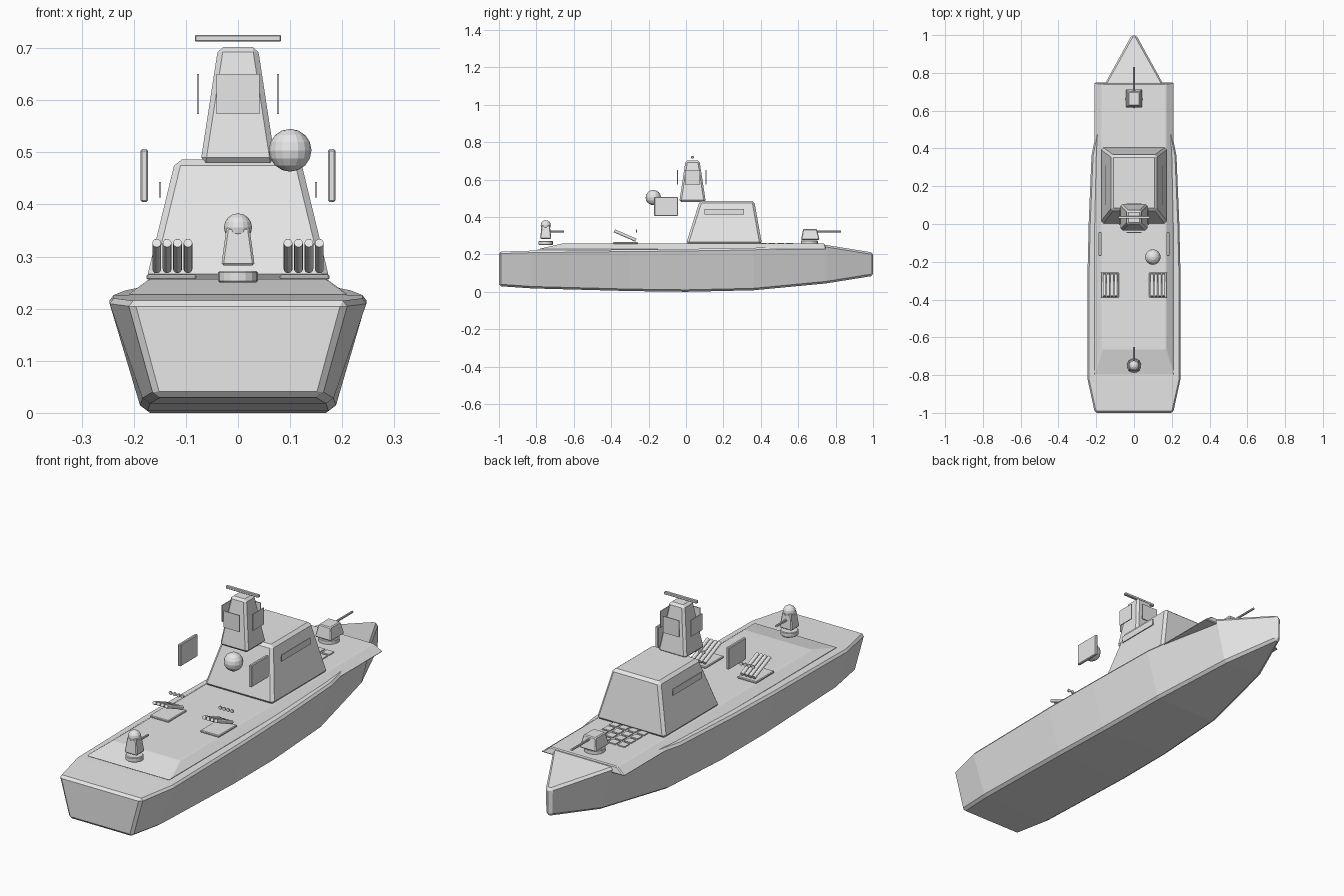
import bpy, bmesh
from math import pi
from mathutils import Vector

cube = bpy.data.objects.get("Cube")
if cube:
    bpy.data.objects.remove(cube, do_unlink=True)

GREY = (0.8, 0.8, 0.8, 1)
paint = bpy.data.materials.new("light_grey")
paint.diffuse_color = GREY
paint.use_nodes = True
paint.node_tree.nodes["Principled BSDF"].inputs["Base Color"].default_value = GREY


def finish(name, bm, bevel=0):
    bmesh.ops.recalc_face_normals(bm, faces=bm.faces)
    mesh = bpy.data.meshes.new(name)
    bm.to_mesh(mesh)
    bm.free()
    mesh.materials.append(paint)
    ob = bpy.data.objects.new(name, mesh)
    bpy.context.collection.objects.link(ob)
    if bevel:
        mod = ob.modifiers.new("edges", 'BEVEL')
        mod.width, mod.segments = bevel, 1
        mod.limit_method, mod.angle_limit = 'ANGLE', pi / 6
    return ob


def loft(name, rings, bevel=0):
    """Skin a list of matching rings and cap both ends."""
    bm = bmesh.new()
    rows = [[bm.verts.new(p) for p in ring] for ring in rings]
    n = len(rows[0])
    for a, b in zip(rows, rows[1:]):
        for i in range(n):
            j = (i + 1) % n
            bm.faces.new((a[i], a[j], b[j], b[i]))
    bm.faces.new(rows[0])
    bm.faces.new(rows[-1])
    return finish(name, bm, bevel)


def rect(x, y0, y1, z, cx=0):
    return [(cx - x, y0, z), (cx + x, y0, z), (cx + x, y1, z), (cx - x, y1, z)]


def box(name, x0, x1, y0, y1, z0, z1, bevel=0):
    cx, hx = (x0 + x1) / 2, abs(x1 - x0) / 2
    return loft(name, [rect(hx, y0, y1, z, cx) for z in (z0, z1)], bevel)


def rod(name, start, end, radius, sides=12, bevel=0):
    a, b = Vector(start), Vector(end)
    bm = bmesh.new()
    bmesh.ops.create_cone(bm, cap_ends=True, segments=sides, radius1=radius,
                          radius2=radius, depth=(b - a).length)
    turn = (b - a).to_track_quat('Z', 'Y')
    for v in bm.verts:
        v.co = turn @ v.co + (a + b) / 2
    return finish(name, bm, bevel)


def ball(name, centre, radius, u=16, v=8):
    bm = bmesh.new()
    bmesh.ops.create_uvsphere(bm, u_segments=u, v_segments=v, radius=radius)
    bmesh.ops.translate(bm, verts=bm.verts, vec=centre)
    return finish(name, bm)


# Hull: y, bottom half width, bottom height, top half width, top height
stations = [(-1, .16, .03, .21, .215), (-.82, .18, .018, .25, .22),
            (-.3, .185, .004, .25, .226), (0, .18, 0, .243, .229),
            (.36, .165, .008, .228, .235), (.75, .10, .045, .152, .25),
            (1, .012, .085, .012, .21)]
loft("hull", [[(-b, y, zb), (b, y, zb), (t, y, zt), (-t, y, zt)]
              for y, b, zb, t, zt in stations], .011)

# Raised deck with sloped stern and sides
loft("deck", [rect(.212, -.8, .75, .226), rect(.17, -.665, .742, .257)], .004)

# Bridge, windows and mast
loft("bridge", [rect(.176, 0, .406, .255), rect(.12, .073, .365, .486)], .012)
loft("mast", [rect(.072, -.036, .106, .48), rect(.038, -.002, .072, .702)], .01)
box("mast_bar", -.083, .083, .028, .042, .713, .725, .002)
for y, side in ((-.045, "back"), (.107, "front")):
    box("mast_panel_" + side, -.041, .041, y - .002, y + .002, .574, .65)

# Paired parts; left is +x
for s, side in ((1, "left"), (-1, "right")):
    box("mast_panel_" + side, s * .075, s * .079, -.005, .076, .574, .65)
    box("window_" + side, s * .148, s * .152, .1, .31, .413, .443)
    box("side_panel_" + side, s * .173, s * .187, -.17, -.043, .405, .506, .003)
    box("launcher_base_" + side, s * .08, s * .176, -.39, -.257, .256, .266, .003)
    for i in range(4):
        x = s * (.096 + .02 * i)
        rod(f"launch_tube_{side}_{i}", (x, -.383, .326), (x, -.268, .276), .0085)
        rod(f"tube_cap_{side}_{i}", (x, -.268, .326), (x, -.262, .326), .008)

# Radar dome
ball("radar_dome", (.1, -.175, .504), .041)

# Stern gun
rod("stern_gun_base", (0, -.75, .25), (0, -.75, .272), .038, 16, .003)
loft("stern_gun_body", [rect(.032, -.78, -.72, .283),
                        rect(.022, -.772, -.728, .356)], .004)
ball("stern_gun_dome", (0, -.75, .356), .027)
rod("stern_gun_barrel", (0, -.74, .323), (0, -.652, .323), .005, 8)

# Bow gun
rod("bow_gun_base", (0, .66, .252), (0, .66, .275), .045, 16, .003)
loft("bow_gun_body", [rect(.042, .615, .714, .278),
                      rect(.031, .626, .7, .335)], .004)
rod("bow_gun_barrel", (0, .69, .322), (0, .83, .322), .005, 8)

# Deck hatches ahead of the bridge
for row in range(4):
    for col in range(4):
        x, y = (col - 1.5) * .047, .412 + row * .047
        box(f"hatch_{row}_{col}", x - .018, x + .018, y - .018, y + .018, .25, .262)
